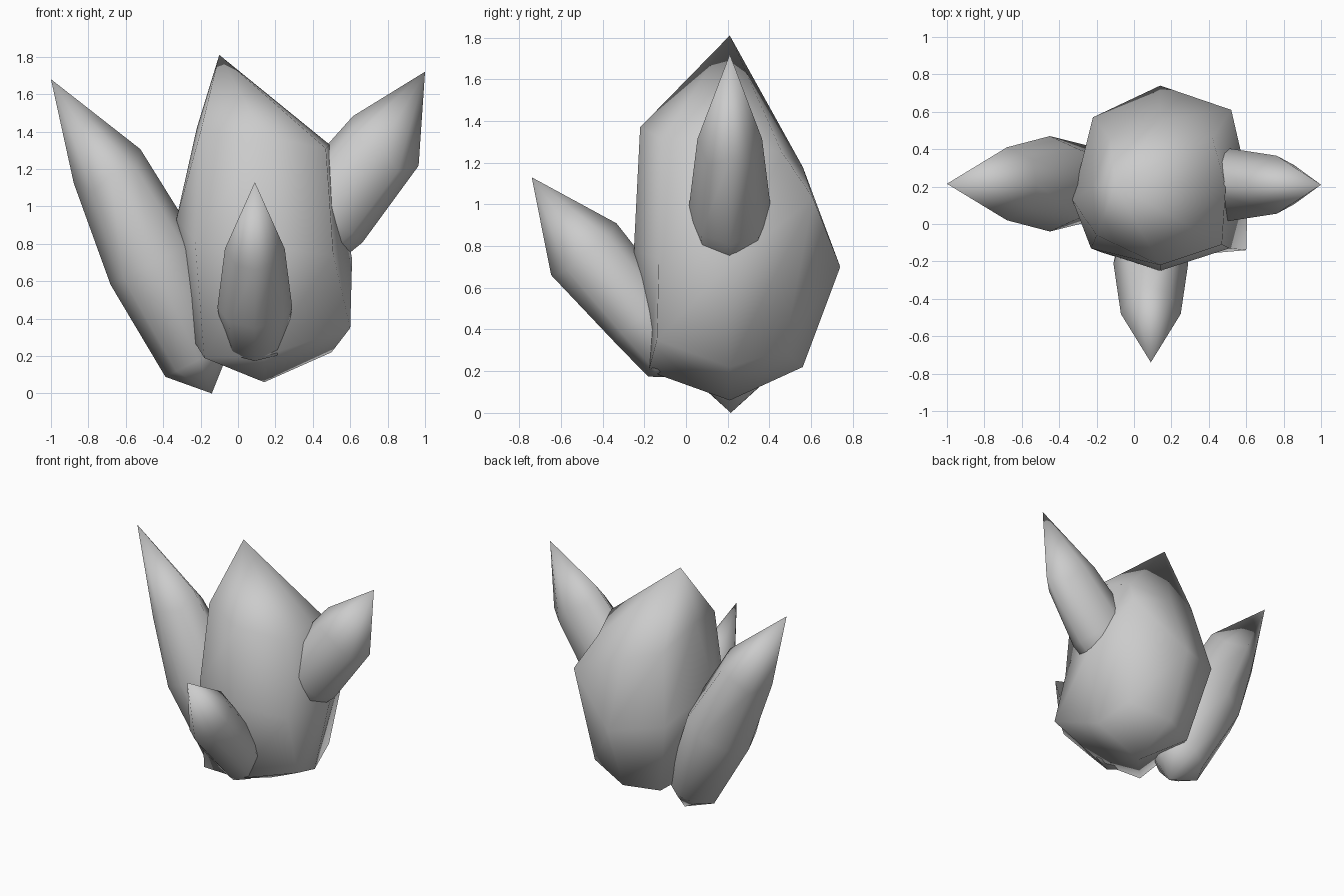
import bpy, bmesh, math
from mathutils import Vector

if "Cube" in bpy.data.objects:
    bpy.data.objects.remove(bpy.data.objects["Cube"])

grey = bpy.data.materials.new("stone_grey")
grey.diffuse_color = (0.6, 0.6, 0.6, 1)
grey.use_nodes = True
grey.node_tree.nodes["Principled BSDF"].inputs["Base Color"].default_value = grey.diffuse_color
SIDES = 8


def crystal(name, base, rings, tip):
    """Skin a stack of eight-point rings, closed by a point at each end."""
    bm = bmesh.new()
    bottom, top = bm.verts.new(base), bm.verts.new(tip)
    loops = [[bm.verts.new(p) for p in ring] for ring in rings]
    for i in range(SIDES):
        j = (i + 1) % SIDES
        bm.faces.new((bottom, loops[0][j], loops[0][i]))
        for lo, hi in zip(loops, loops[1:]):
            bm.faces.new((lo[i], lo[j], hi[j], hi[i]))
        bm.faces.new((loops[-1][i], loops[-1][j], top))
    bmesh.ops.recalc_face_normals(bm, faces=bm.faces)
    for f in bm.faces:
        f.smooth = True
    mesh = bpy.data.meshes.new(name)
    bm.to_mesh(mesh)
    bm.free()
    mesh.materials.append(grey)
    bpy.context.collection.objects.link(bpy.data.objects.new(name, mesh))


def shard(name, base, tip, ring_specs):
    """Leaning crystal: each ring is (centre, depth radius, width radius,
    diagonal pull, drop of the diagonal points along the axis)."""
    base, tip = Vector(base), Vector(tip)
    axis = (tip - base).normalized()
    width = axis.cross(Vector((0, 0, 1))).normalized()
    depth = width.cross(axis)
    rings = []
    for centre, rd, rw, pull, drop in ring_specs:
        ring = []
        for k in range(SIDES):
            a = 2 * math.pi * k / SIDES
            s = pull if k % 2 else 1
            fall = drop if k % 2 else drop * 0.5 * abs(math.sin(a))
            ring.append(Vector(centre) - axis * fall
                        + s * (depth * rd * math.cos(a) + width * rw * math.sin(a)))
        rings.append(ring)
    crystal(name, base, rings, tip)


# Large central crystal with uneven rings, counter-clockwise from +x
lower = [(0.50, 0.21, 0.22), (0.44, 0.47, 0.30), (0.14, 0.56, 0.22), (-0.10, 0.45, 0.20),
         (-0.26, 0.14, 0.32), (-0.18, -0.15, 0.19), (0.14, -0.18, 0.20), (0.60, -0.14, 0.35)]
middle = [(0.61, 0.22, 0.72), (0.52, 0.61, 1.03), (0.14, 0.74, 0.70), (-0.22, 0.57, 0.76),
          (-0.33, 0.13, 0.93), (-0.23, -0.13, 0.82), (0.14, -0.25, 0.78), (0.51, -0.13, 0.74)]
upper = [(0.49, 0.20, 1.33), (0.42, 0.46, 1.25), (0.14, 0.56, 1.18), (-0.13, 0.46, 1.26),
         (-0.22, 0.20, 1.42), (-0.20, -0.06, 1.40), (0.14, -0.22, 1.37), (0.47, -0.11, 1.31)]
crystal("central_crystal", (0.14, 0.21, 0.06), [lower, middle, upper], (-0.10, 0.21, 1.81))

# Tall shard leaning left
shard("left_shard", (-0.14, 0.215, 0.0), (-1.0, 0.215, 1.68), [
    ((-0.21, 0.215, 0.18), 0.20, 0.195, 0.95, 0),
    ((-0.45, 0.215, 0.70), 0.26, 0.255, 1.0, 0),
    ((-0.70, 0.215, 1.215), 0.20, 0.195, 0.93, 0.09)])

# Short shard leaning right, high on the side
shard("right_shard", (0.20, 0.21, 0.66), (1.0, 0.21, 1.72), [
    ((0.29, 0.21, 0.74), 0.19, 0.16, 0.98, 0),
    ((0.47, 0.21, 0.955), 0.245, 0.20, 0.98, 0),
    ((0.79, 0.21, 1.35), 0.22, 0.155, 0.96, 0.09)])

# Short shard leaning forward, low on the front
shard("front_shard", (0.09, 0.02, 0.17), (0.09, -0.74, 1.13), [
    ((0.09, -0.06, 0.27), 0.155, 0.165, 1.0, 0),
    ((0.09, -0.21, 0.46), 0.18, 0.20, 0.98, 0),
    ((0.09, -0.49, 0.785), 0.20, 0.16, 0.89, 0.03)])
